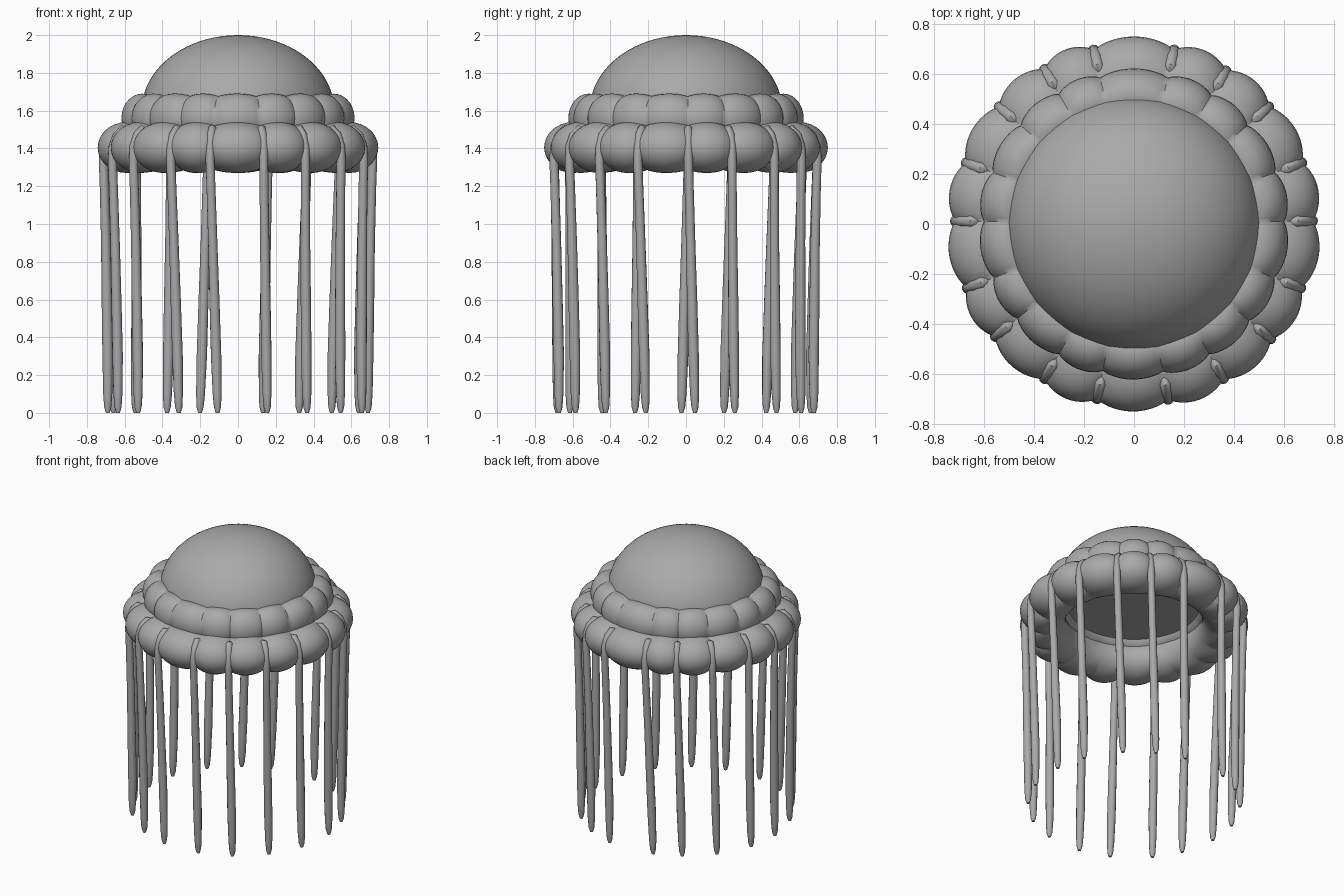
import bpy, bmesh, math
from mathutils import Vector

cube = bpy.data.objects.get("Cube")
if cube:
    bpy.data.objects.remove(cube, do_unlink=True)

grey = bpy.data.materials.new("soft grey")
grey.use_nodes = True
color = (0.4, 0.4, 0.4, 1)
grey.diffuse_color = color
grey.node_tree.nodes["Principled BSDF"].inputs["Base Color"].default_value = color

# Tentacle directions in degrees off an even spacing, at the root and at the tip
ROOT = [1, 0, 1, -1, -3, 3, 0, -1, 0, -1, 1, -1, 0, -2, 1, 0, 0, -1]
TIP = [4, 2, 4, 2, -1, 7, 3, 2, 3, 2, 3, 0, 3, 1, 3, 2, 2, 2]
COUNT = len(ROOT)


def spread(offsets):
    return [math.tau * k / COUNT + math.radians(d) for k, d in enumerate(offsets)]


def finish(name, bm):
    """Turn a bmesh into a smooth, coloured object."""
    bmesh.ops.recalc_face_normals(bm, faces=bm.faces)
    mesh = bpy.data.meshes.new(name)
    bm.to_mesh(mesh)
    bm.free()
    mesh.materials.append(grey)
    obj = bpy.data.objects.new(name, mesh)
    bpy.context.collection.objects.link(obj)
    bpy.ops.object.select_all(action="DESELECT")
    obj.select_set(True)
    bpy.context.view_layer.objects.active = obj
    bpy.ops.object.shade_smooth_by_angle(angle=math.radians(50))


def skin(bm, rings, closed=False):
    """Bridge successive loops of points with quads."""
    loops = [[bm.verts.new(p) for p in ring] for ring in rings]
    pairs = list(zip(loops, loops[1:]))
    if closed:
        pairs.append((loops[-1], loops[0]))
    for a, b in pairs:
        for i in range(len(a)):
            j = (i + 1) % len(a)
            bm.faces.new((a[i], a[j], b[j], b[i]))
    return loops


def lobed_ring(name, radius, width, height, z, pinch, steps=12, sides=28):
    """Puffy ring, pinched on its outer side at every tentacle, smooth inside."""
    valleys = spread(ROOT)
    rings = []
    for start, end in zip(valleys, valleys[1:] + [valleys[0] + math.tau]):
        for k in range(steps):
            u = k / steps
            a = start + (end - start) * u
            dent = pinch * (1 - math.sin(math.pi * u) ** 0.7)
            ring = []
            for s in range(sides):
                t = math.tau * s / sides
                puff = 1 - dent * min(1, max(0, 0.6 + 0.8 * math.cos(t)))
                r = radius + width * puff * math.cos(t)
                ring.append((r * math.cos(a), r * math.sin(a), z + height * puff * math.sin(t)))
            rings.append(ring)
    bm = bmesh.new()
    skin(bm, rings, closed=True)
    finish(name, bm)


# Dome: ellipsoid cut flat underneath
bm = bmesh.new()
bmesh.ops.create_uvsphere(bm, u_segments=64, v_segments=40, radius=1)
bmesh.ops.scale(bm, vec=(0.51, 0.51, 0.4), verts=bm.verts)
bmesh.ops.translate(bm, vec=(0, 0, 1.6), verts=bm.verts)
bmesh.ops.bisect_plane(bm, geom=bm.verts[:] + bm.edges[:] + bm.faces[:],
                       plane_co=(0, 0, 1.49), plane_no=(0, 0, -1), clear_outer=True)
bmesh.ops.holes_fill(bm, edges=[e for e in bm.edges if e.is_boundary])
finish("dome", bm)

# Frilled rings
lobed_ring("upper_ring", 0.515, 0.108, 0.13, 1.56, 0.2)
lobed_ring("lower_ring", 0.597, 0.154, 0.135, 1.405, 0.24)

# Tentacles: arch over the lower ring, then hang down with a little sway
PATH = [(0.59, 1.42), (0.62, 1.49), (0.65, 1.5), (0.685, 1.47), (0.708, 1.41), (0.713, 1.34),
        (0.708, 1.2), (0.70, 0.9), (0.695, 0.6), (0.69, 0.3), (0.69, 0.1), (0.69, 0.03), (0.69, 0)]
GIRTH = [0.022, 0.024, 0.024, 0.024, 0.024, 0.024, 0.024, 0.025, 0.027, 0.028, 0.024, 0.019, 0.01]

for k, (root, tip) in enumerate(zip(spread(ROOT), spread(TIP))):
    centres = []
    for r, z in PATH:
        a = root + (tip - root) * max(0, 1 - z / 1.35)
        centres.append(Vector((r * math.cos(a), r * math.sin(a), z)))
    side = Vector((-math.sin(root), math.cos(root), 0))
    rings = []
    for i, c in enumerate(centres):
        ahead = centres[min(i + 1, len(centres) - 1)] - centres[max(i - 1, 0)]
        out = ahead.cross(side).normalized()
        rings.append([c + GIRTH[i] * (math.cos(t) * side + math.sin(t) * out)
                      for t in (math.tau * s / 12 for s in range(12))])
    bm = bmesh.new()
    loops = skin(bm, rings)
    bm.faces.new(loops[0])
    bm.faces.new(loops[-1])
    finish(f"tentacle_{k + 1}", bm)
